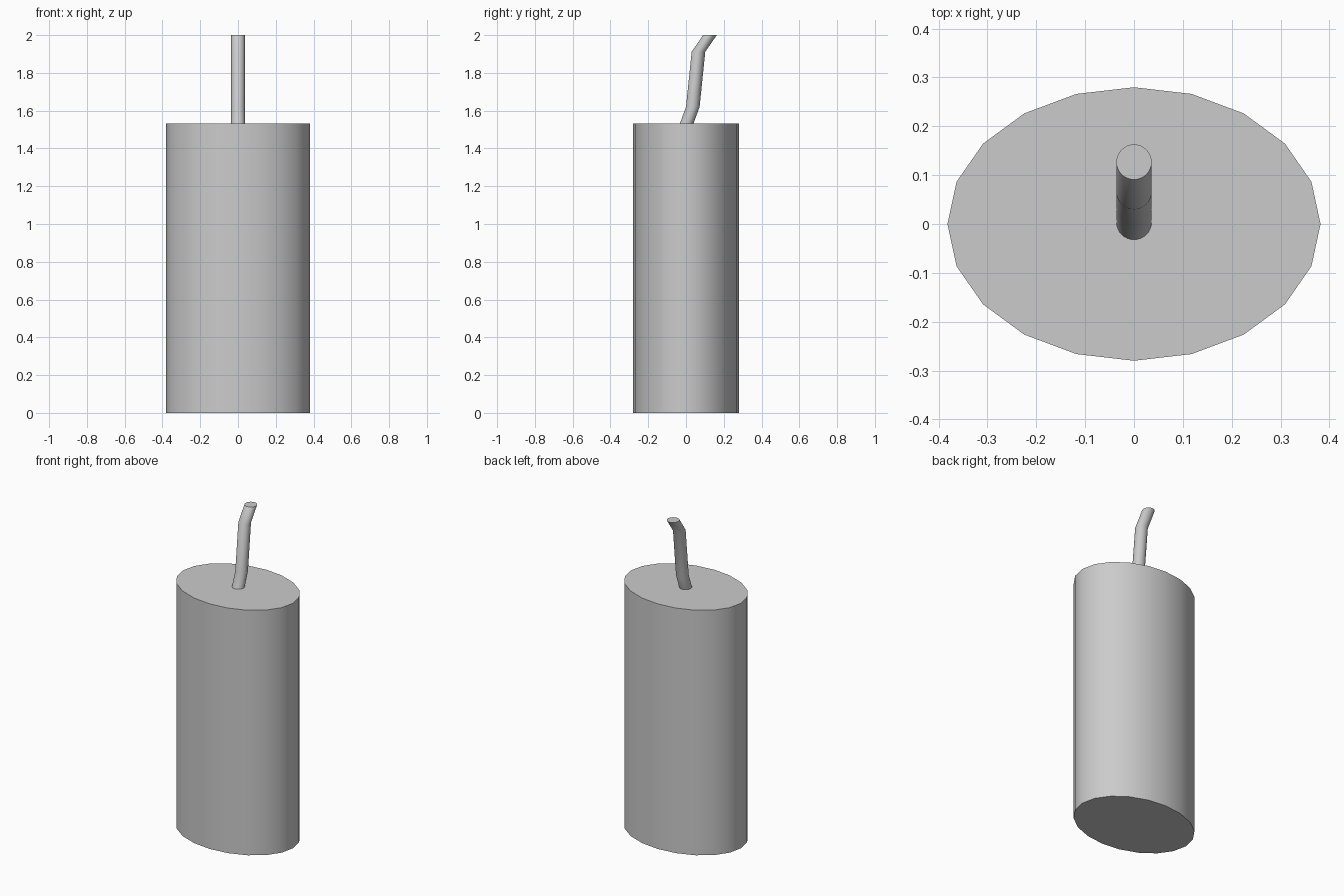
import bpy, bmesh
from math import cos, sin, tau

if "Cube" in bpy.data.objects:
    bpy.data.objects.remove(bpy.data.objects["Cube"])


def loft(name, rings, sides, angle):
    """Capped tube through horizontal rings given as (y, z, rx, ry)."""
    bm = bmesh.new()
    loops = [[bm.verts.new((rx * cos(tau * i / sides), y + ry * sin(tau * i / sides), z))
              for i in range(sides)] for y, z, rx, ry in rings]
    for a, b in zip(loops, loops[1:]):
        for i in range(sides):
            j = (i + 1) % sides
            bm.faces.new((a[i], a[j], b[j], b[i]))
    bm.faces.new(loops[0][::-1])
    bm.faces.new(loops[-1])
    mesh = bpy.data.meshes.new(name)
    bm.to_mesh(mesh)
    bm.free()
    obj = bpy.data.objects.new(name, mesh)
    bpy.context.collection.objects.link(obj)
    bpy.ops.object.select_all(action='DESELECT')
    obj.select_set(True)
    bpy.context.view_layer.objects.active = obj
    bpy.ops.object.shade_smooth_by_angle(angle=angle)
    return obj


# Oval wax body, 20 sides
loft("candle_body", [(0, 0, 0.382, 0.28), (0, 1.533, 0.382, 0.28)], 20, 0.55)

# Bent wick, its foot sunk slightly into the wax
R = 0.036
path = [(-0.003, 1.513), (0.004, 1.533), (0.036, 1.62), (0.066, 1.912), (0.127, 2.0)]
loft("wick", [(y, z, R, R) for y, z in path], 32, 0.6)
